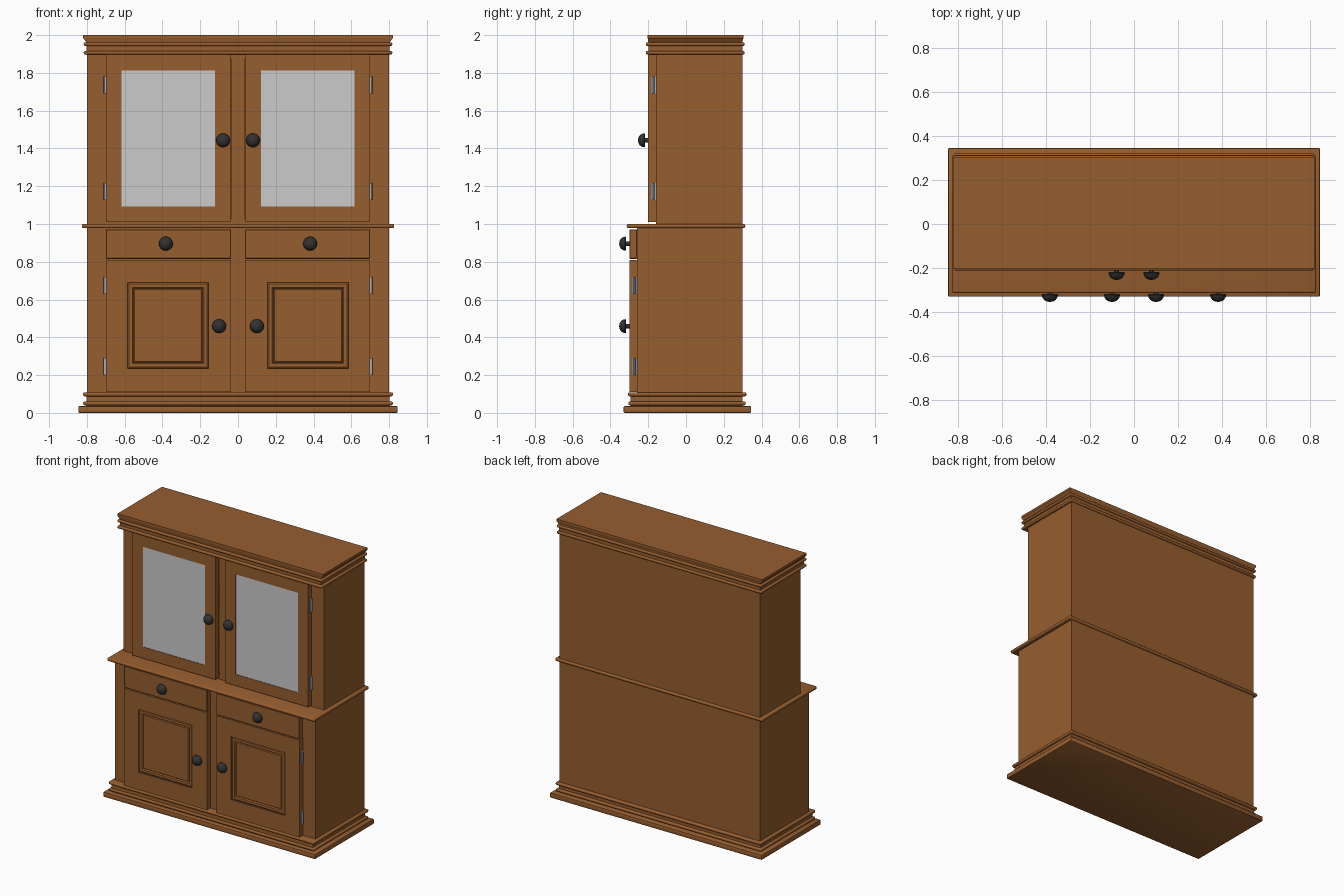
import bpy, bmesh
from math import pi
from mathutils import Matrix, Vector

cube = bpy.data.objects.get("Cube")
if cube:
    bpy.data.objects.remove(cube, do_unlink=True)


def material(name, rgb):
    m = bpy.data.materials.new(name)
    m.use_nodes = True
    m.diffuse_color = (*rgb, 1)
    m.node_tree.nodes["Principled BSDF"].inputs["Base Color"].default_value = (*rgb, 1)
    return m


wood = material("warm wood", (0.31, 0.112, 0.028))
glass = material("frosted glass", (0.6, 0.6, 0.6))
iron = material("dark iron", (0.032, 0.032, 0.034))
steel = material("hinge steel", (0.36, 0.41, 0.45))


def finish(name, bm, mat, smooth=False):
    bmesh.ops.recalc_face_normals(bm, faces=bm.faces)
    mesh = bpy.data.meshes.new(name)
    bm.to_mesh(mesh)
    bm.free()
    mesh.materials.append(mat)
    ob = bpy.data.objects.new(name, mesh)
    bpy.context.collection.objects.link(ob)
    if smooth:
        bpy.ops.object.select_all(action="DESELECT")
        ob.select_set(True)
        bpy.context.view_layer.objects.active = ob
        bpy.ops.object.shade_smooth_by_angle()
    return ob


def box_mesh(x, y, z):
    lo, hi = Vector((x[0], y[0], z[0])), Vector((x[1], y[1], z[1]))
    bm = bmesh.new()
    bmesh.ops.create_cube(bm, size=1)
    for v in bm.verts:
        v.co = (lo + hi) / 2 + v.co * (hi - lo)
    return bm


def box(name, x, y, z, mat=wood, bevel=0, segments=1):
    bm = box_mesh(x, y, z)
    if bevel:
        bmesh.ops.bevel(bm, geom=bm.edges[:], offset=bevel, segments=segments,
                        profile=0.5, affect="EDGES")
    return finish(name, bm, mat, segments > 1)


def slab(name, half, y, z, bevel=0, segments=1):
    return box(name, (-half, half), y, z, wood, bevel, segments)


def span(side, a, b):
    return tuple(sorted((side * a, side * b)))


def front_face(bm):
    bm.normal_update()
    return min(bm.faces, key=lambda f: f.normal.y)


def inset(bm, face, amount, depth=0):
    bmesh.ops.inset_region(bm, faces=[face], thickness=amount, depth=depth,
                           use_even_offset=True)


def knob(name, x, y, z):
    # Lathe a domed head on a short neck, pointing forward from the door face
    outline = [(0.012, 0.0), (0.012, 0.018), (0.034, 0.017), (0.037, 0.022),
               (0.034, 0.034), (0.026, 0.045), (0.014, 0.052), (0.0, 0.054)]
    bm = bmesh.new()
    verts = [bm.verts.new((x + r, y - d, z)) for r, d in outline]
    edges = [bm.edges.new(pair) for pair in zip(verts, verts[1:])]
    bmesh.ops.spin(bm, geom=verts + edges, cent=(x, y, z), axis=(0, 1, 0),
                   angle=2 * pi, steps=24)
    bmesh.ops.remove_doubles(bm, verts=bm.verts, dist=0.0002)
    finish(name, bm, iron, True)


def hinge(name, side, y, z):
    # Leaf on the door edge with a barrel beside it
    box(name + "_leaf", span(side, 0.698, 0.705), (y - 0.026, y), (z - 0.045, z + 0.045), steel)
    bm = bmesh.new()
    bmesh.ops.create_cone(bm, cap_ends=True, segments=12, radius1=0.007, radius2=0.007,
                          depth=0.09, matrix=Matrix.Translation((side * 0.706, y - 0.013, z)))
    finish(name + "_barrel", bm, steel, True)


BACK = 0.30
LOW, HIGH = -0.26, -0.16      # carcass fronts
DOOR = 0.04                   # door thickness

# Plinth
slab("base_board", 0.845, (-0.33, 0.345), (0, 0.036), 0.006, 2)
slab("plinth_core", 0.803, (-0.295, BACK), (0.03, 0.105))
slab("plinth_lower_bead", 0.82, (-0.305, 0.316), (0.04, 0.061), 0.009, 3)
slab("plinth_upper_bead", 0.82, (-0.307, 0.32), (0.088, 0.109), 0.009, 3)

# Lower carcass and counter
slab("lower_carcass", 0.80, (LOW, BACK), (0.1, 0.985))
slab("counter", 0.827, (-0.314, 0.314), (0.978, 1.0), 0.009, 3)

# Upper carcass, open at the front behind the doors
slab("upper_back", 0.80, (BACK - 0.03, BACK), (0.99, 1.92))
slab("upper_floor", 0.80, (HIGH, BACK), (0.99, 1.03))
slab("upper_ceiling", 0.80, (HIGH, BACK), (1.87, 1.92))
slab("center_post", 0.035, (HIGH, HIGH + 0.03), (1.0, 1.9))
for z in (1.25, 1.64):
    slab("shelf", 0.78, (HIGH + 0.03, BACK - 0.02), (z - 0.02, z + 0.02))

# Cornice
slab("cornice_core", 0.802, (-0.198, BACK), (1.895, 1.97))
slab("cornice_lower_bead", 0.817, (-0.212, 0.311), (1.897, 1.917), 0.009, 3)
slab("cornice_upper_bead", 0.817, (-0.212, 0.311), (1.942, 1.962), 0.009, 3)
bm = box_mesh((-0.82, 0.82), (-0.203, 0.304), (1.962, 2.0))
bmesh.ops.bisect_plane(bm, geom=bm.verts[:] + bm.edges[:] + bm.faces[:],
                       plane_co=(0, 0, 1.985), plane_no=(0, 0, 1))
for v in bm.verts:
    if v.co.z < 1.97:
        v.co.x *= 0.98
        v.co.y *= 0.98
finish("crown", bm, wood)

for side, tag in ((1, "left"), (-1, "right")):
    box("upper_side_" + tag, span(side, 0.70, 0.80), (HIGH, BACK), (0.99, 1.92))

    # Glazed door: frame with an inset pane
    bm = box_mesh(span(side, 0.04, 0.70), (HIGH - DOOR, HIGH), (1.01, 1.895))
    pane = front_face(bm)
    inset(bm, pane, 0.082)
    inset(bm, pane, 0, -0.003)
    pane.material_index = 1
    door = finish("glazed_door_" + tag, bm, wood)
    door.data.materials.append(glass)

    # Drawer front
    box("drawer_" + tag, span(side, 0.037, 0.70), (LOW - DOOR, LOW), (0.816, 0.972), wood, 0.003)

    # Panelled door: frame bars around a stepped panel
    y = (LOW - DOOR, LOW)
    for name, x, z in (("inner_stile", (0.037, 0.155), (0.11, 0.81)),
                       ("outer_stile", (0.585, 0.70), (0.11, 0.81)),
                       ("bottom_rail", (0.155, 0.585), (0.11, 0.235)),
                       ("top_rail", (0.155, 0.585), (0.69, 0.81))):
        box("door_" + name + "_" + tag, span(side, *x), y, z)
    bm = box_mesh(span(side, 0.155, 0.585), (LOW - DOOR + 0.01, LOW), (0.235, 0.69))
    panel = front_face(bm)
    inset(bm, panel, 0.008, 0.006)
    inset(bm, panel, 0.018)
    inset(bm, panel, 0.006, -0.008)
    inset(bm, panel, 0.005, 0.006)
    finish("door_panel_" + tag, bm, wood)

    # Knobs and hinges
    knob("upper_knob_" + tag, side * 0.079, HIGH - DOOR, 1.443)
    knob("drawer_knob_" + tag, side * 0.382, LOW - DOOR, 0.896)
    knob("lower_knob_" + tag, side * 0.10, LOW - DOOR, 0.459)
    for z in (1.735, 1.172):
        hinge("upper_hinge_" + tag, side, HIGH, z)
    for z in (0.675, 0.245):
        hinge("lower_hinge_" + tag, side, LOW, z)
